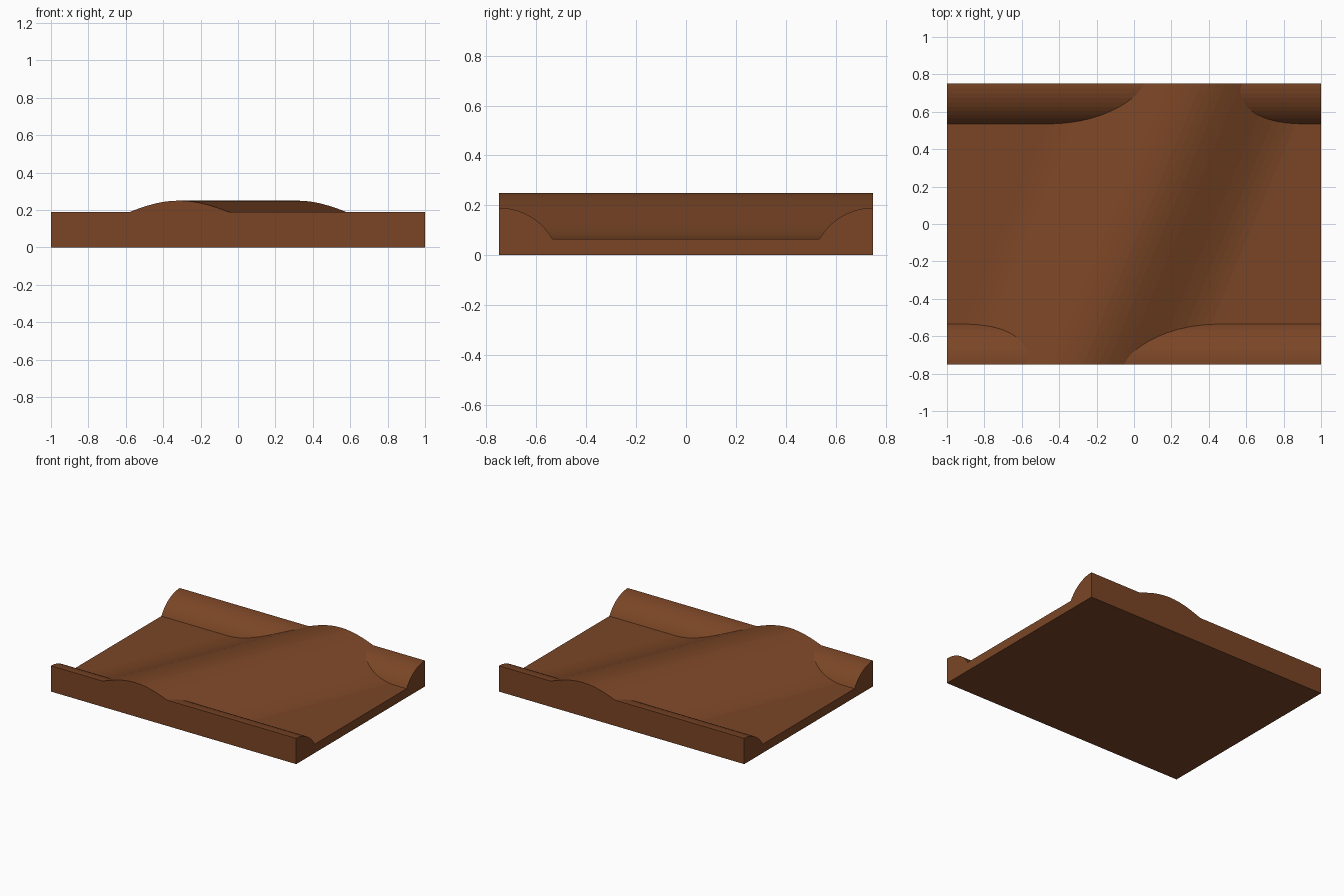
import bpy, bmesh, math

if "Cube" in bpy.data.objects:
    bpy.data.objects.remove(bpy.data.objects["Cube"], do_unlink=True)

HALF_X, HALF_Y = 1.0, 0.75
FLOOR, CREST, RIM = 0.065, 0.25, 0.19

brown = bpy.data.materials.new("warm brown")
brown.use_nodes = True
colour = (0.195, 0.06, 0.019, 1)
brown.diffuse_color = colour
brown.node_tree.nodes["Principled BSDF"].inputs["Base Color"].default_value = colour


def loft(name, start, end):
    """Closed solid between two matching outlines."""
    bm = bmesh.new()
    a = [bm.verts.new(p) for p in start]
    b = [bm.verts.new(p) for p in end]
    bm.faces.new(a)
    bm.faces.new(b[::-1])
    for i in range(len(a)):
        j = (i + 1) % len(a)
        bm.faces.new((a[j], a[i], b[i], b[j]))
    bmesh.ops.recalc_face_normals(bm, faces=bm.faces)
    mesh = bpy.data.meshes.new(name)
    bm.to_mesh(mesh)
    bm.free()
    mesh.materials.append(brown)
    obj = bpy.data.objects.new(name, mesh)
    bpy.context.collection.objects.link(obj)
    return obj


# Floor slab with a bell-shaped ridge running diagonally across it
def slab_outline(y, crest_x, width=0.68, steps=32):
    pts = [(-HALF_X, y, 0), (-HALF_X, y, FLOOR)]
    for i in range(steps + 1):
        t = 2 * i / steps - 1
        z = FLOOR + (CREST - FLOOR) * (1 + math.cos(math.pi * t)) / 2
        pts.append((crest_x + t * width, y, z))
    return pts + [(HALF_X, y, FLOOR), (HALF_X, y, 0)]


slab = loft("ridged_slab", slab_outline(-HALF_Y, -0.315), slab_outline(HALF_Y, 0.315))


# Rounded rails along the front and back edges
def rail_outline(x, side, radius=0.247, steps=10):
    sweep = math.asin(0.215 / radius)
    pts = [(x, side * HALF_Y, 0), (x, side * (HALF_Y - 0.215), 0)]
    for i in range(steps + 1):
        a = sweep * (1 - i / steps)
        pts.append((x, side * (HALF_Y - radius * math.sin(a)),
                    RIM - radius * (1 - math.cos(a))))
    return pts


for name, side in (("front_rail", -1), ("back_rail", 1)):
    rail = loft(name, rail_outline(-HALF_X, side), rail_outline(HALF_X, side))
    rail.hide_render = True
    union = slab.modifiers.new(name, "BOOLEAN")
    union.operation = "UNION"
    union.solver = "EXACT"
    union.object = rail

# Merge the rails into the slab and drop the loose copies
bpy.context.view_layer.objects.active = slab
for modifier in list(slab.modifiers):
    rail = modifier.object
    bpy.ops.object.modifier_apply(modifier=modifier.name)
    bpy.data.objects.remove(rail, do_unlink=True)
